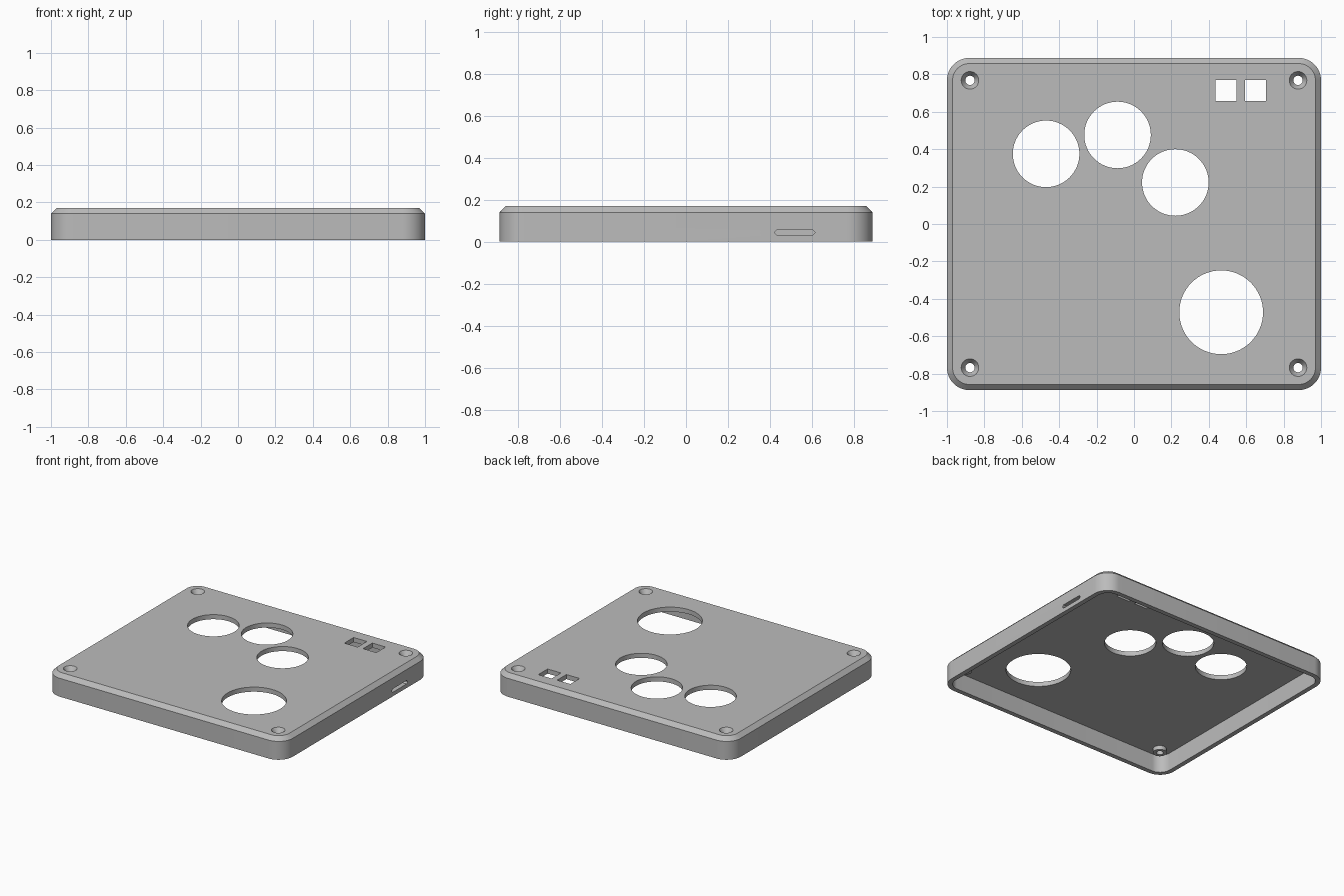
import bpy, bmesh, math

cube = bpy.data.objects.get("Cube")
if cube:
    bpy.data.objects.remove(cube, do_unlink=True)

HALF_X, HALF_Y, HEIGHT = 1.0, 0.888, 0.17
CHAMFER, RADIUS, WALL, PLATE = 0.03, 0.12, 0.035, 0.035
CEILING = HEIGHT - PLATE

grey = bpy.data.materials.new("plain_grey")
grey.use_nodes = True
colour = (0.5, 0.5, 0.5, 1)
grey.diffuse_color = colour
grey.node_tree.nodes["Principled BSDF"].inputs["Base Color"].default_value = colour


def rounded(inset, segments=12):
    """Outline of the case, moved inward by inset."""
    r = RADIUS - inset
    points = []
    for k, (sx, sy) in enumerate([(1, 1), (-1, 1), (-1, -1), (1, -1)]):
        for i in range(segments + 1):
            a = math.pi / 2 * (k + i / segments)
            points.append((sx * (HALF_X - RADIUS) + r * math.cos(a),
                           sy * (HALF_Y - RADIUS) + r * math.sin(a)))
    return points


def circle(x, y, r, n=64):
    return [(x + r * math.cos(math.tau * i / n), y + r * math.sin(math.tau * i / n))
            for i in range(n)]


def loft(name, sections):
    """Closed solid through a list of (outline, z)."""
    bm = bmesh.new()
    rings = [[bm.verts.new((x, y, z)) for x, y in pts] for pts, z in sections]
    for a, b in zip(rings, rings[1:]):
        for i in range(len(a)):
            j = (i + 1) % len(a)
            bm.faces.new((a[i], a[j], b[j], b[i]))
    bm.faces.new(rings[0][::-1])
    bm.faces.new(rings[-1])
    bmesh.ops.recalc_face_normals(bm, faces=bm.faces)
    mesh = bpy.data.meshes.new(name)
    bm.to_mesh(mesh)
    bm.free()
    mesh.materials.append(grey)
    ob = bpy.data.objects.new(name, mesh)
    bpy.context.scene.collection.objects.link(ob)
    return ob


def combine(target, tool, operation):
    """Apply one boolean and remove the tool."""
    mod = target.modifiers.new(operation, "BOOLEAN")
    mod.object, mod.operation, mod.solver = tool, operation, "EXACT"
    bpy.context.view_layer.update()
    graph = bpy.context.evaluated_depsgraph_get()
    mesh = bpy.data.meshes.new_from_object(target.evaluated_get(graph))
    target.modifiers.clear()
    target.data = mesh
    bpy.data.objects.remove(tool, do_unlink=True)


# Chamfered shell, open underneath
case = loft("case_cover", [(rounded(0), 0), (rounded(0), HEIGHT - CHAMFER),
                           (rounded(CHAMFER), HEIGHT)])
combine(case, loft("cavity", [(rounded(WALL), -0.1), (rounded(WALL), CEILING)]), "DIFFERENCE")

# Screw bosses with countersunk holes
for sx in (-1, 1):
    for sy in (-1, 1):
        x, y = sx * 0.877, sy * 0.768
        combine(case, loft("boss", [(circle(x, y, 0.048, 32), CEILING - 0.03),
                                    (circle(x, y, 0.048, 32), CEILING + 0.01)]), "UNION")
        combine(case, loft("screw_hole", [(circle(x, y, 0.025, 32), 0.05),
                                          (circle(x, y, 0.025, 32), HEIGHT - 0.035),
                                          (circle(x, y, 0.047, 32), HEIGHT),
                                          (circle(x, y, 0.047, 32), HEIGHT + 0.05)]), "DIFFERENCE")

# Large round openings
for x, y, r in [(-0.47, 0.375, 0.178), (-0.088, 0.476, 0.178),
                (0.221, 0.222, 0.178), (0.466, -0.472, 0.224)]:
    combine(case, loft("opening", [(circle(x, y, r), 0.05), (circle(x, y, r), 0.3)]), "DIFFERENCE")

# Two square windows
for x in (0.492, 0.65):
    h = 0.056
    square = [(x + a * h, 0.714 + b * h) for a, b in ((-1, -1), (1, -1), (1, 1), (-1, 1))]
    combine(case, loft("window", [(square, 0.05), (square, 0.3)]), "DIFFERENCE")

# Port slot with pointed ends through the +x wall
slot = [(-0.097, 0), (-0.084, -0.013), (0.084, -0.013),
        (0.097, 0), (0.084, 0.013), (-0.084, 0.013)]
port = loft("port_slot", [(slot, -0.1), (slot, 0.1)])
port.rotation_euler = (math.pi / 2, 0, math.pi / 2)
port.location = (HALF_X, 0.518, 0.044)
combine(case, port, "DIFFERENCE")

# Smooth the curved walls and keep the edges sharp
bpy.ops.object.select_all(action="DESELECT")
case.select_set(True)
bpy.context.view_layer.objects.active = case
bpy.ops.object.shade_smooth_by_angle(angle=math.radians(30))
